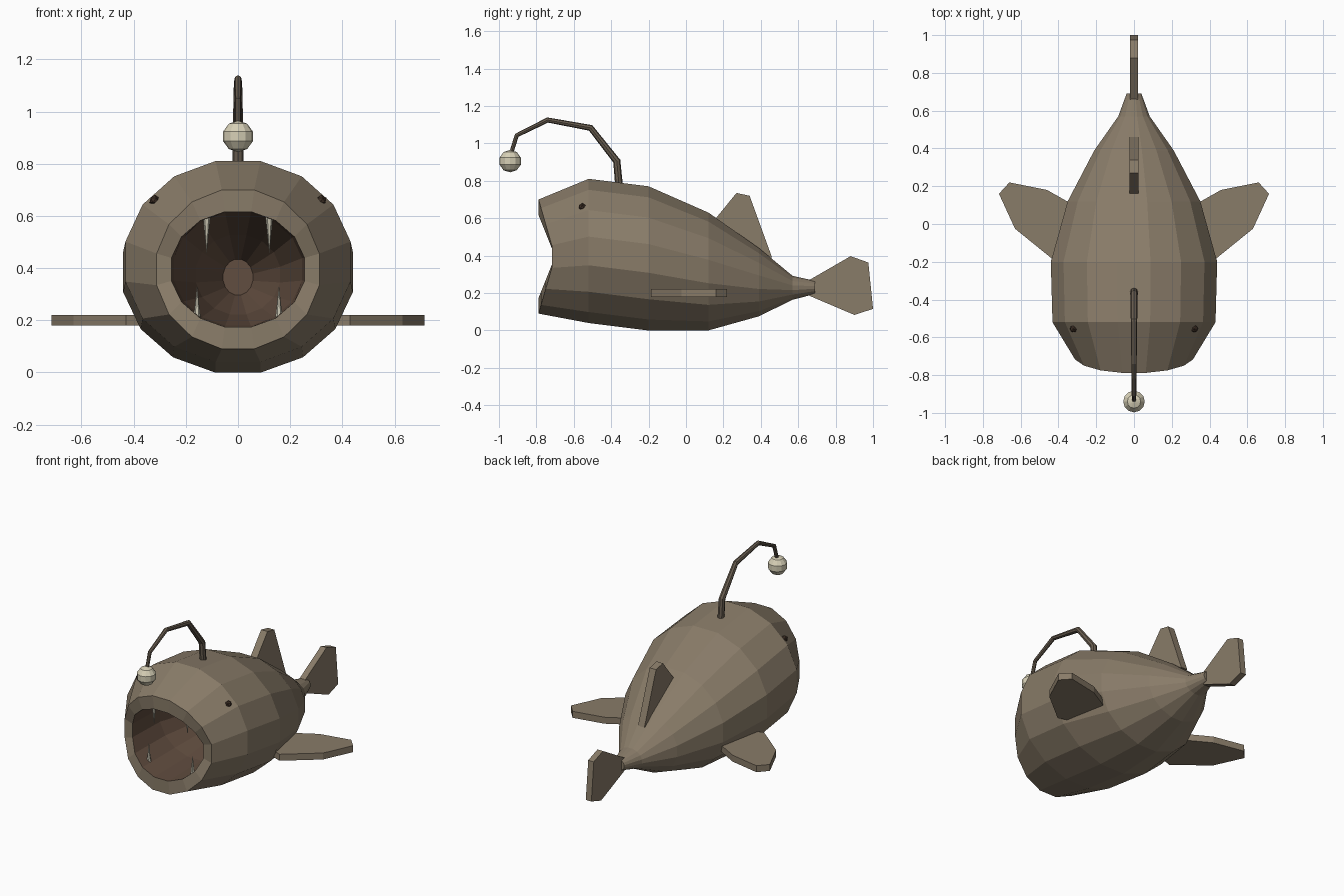
import bpy, bmesh, math
from mathutils import Vector

if "Cube" in bpy.data.objects:
    bpy.data.objects.remove(bpy.data.objects["Cube"])


def material(name, rgb):
    m = bpy.data.materials.new(name)
    m.diffuse_color = (*rgb, 1)
    m.use_nodes = True
    m.node_tree.nodes["Principled BSDF"].inputs["Base Color"].default_value = m.diffuse_color
    return m


SKIN = material("brown skin", (0.25, 0.20, 0.14))
MOUTH = material("dark mouth", (0.12, 0.074, 0.05))
STALK = material("stalk brown", (0.14, 0.11, 0.08))
GLOW = material("pale lure", (0.68, 0.63, 0.47))
TOOTH = material("tooth ivory", (0.58, 0.55, 0.44))
EYE = material("eye brown", (0.05, 0.03, 0.02))


def finish(name, bm, mats):
    bmesh.ops.recalc_face_normals(bm, faces=bm.faces)
    me = bpy.data.meshes.new(name)
    bm.to_mesh(me)
    bm.free()
    for m in mats:
        me.materials.append(m)
    ob = bpy.data.objects.new(name, me)
    bpy.context.collection.objects.link(ob)
    return ob


# Body: one skin of 16-sided rings, from the tail over the lip and into the mouth
# each ring: y, centre z, half width, half height, forward bulge at top and bottom
SIDES = 16
rings = [
    (0.69, 0.230, 0.040, 0.036, 0), (0.57, 0.228, 0.085, 0.065, 0),
    (0.39, 0.258, 0.214, 0.186, 0), (0.12, 0.315, 0.358, 0.321, 0),
    (-0.20, 0.385, 0.449, 0.393, 0), (-0.52, 0.425, 0.440, 0.393, 0),
    (-0.70, 0.395, 0.318, 0.311, 0.09),   # outer lip
    (-0.70, 0.395, 0.260, 0.225, 0.09),   # inner lip
    (-0.45, 0.395, 0.250, 0.220, 0), (-0.15, 0.375, 0.165, 0.155, 0),
    (0.08, 0.365, 0.058, 0.070, 0)]
LIP = 7
bm = bmesh.new()
loops = []
for y, zc, rx, rz, bulge in rings:
    loop = []
    for i in range(SIDES):
        a = (i + 0.5) * 2 * math.pi / SIDES
        loop.append(bm.verts.new((rx * math.cos(a), y - bulge * abs(math.sin(a)),
                                  zc + rz * math.sin(a))))
    loops.append(loop)
for k in range(len(loops) - 1):
    for i in range(SIDES):
        j = (i + 1) % SIDES
        f = bm.faces.new((loops[k][i], loops[k][j], loops[k + 1][j], loops[k + 1][i]))
        f.material_index = int(k >= LIP)
bm.faces.new(loops[0])
bm.faces.new(loops[-1]).material_index = 1
finish("body", bm, [SKIN, MOUTH])


# Flat fins: an outline extruded along one axis
def fin(name, outline, thickness):
    bm = bmesh.new()
    face = bm.faces.new([bm.verts.new(p) for p in outline])
    t = Vector(thickness)
    bmesh.ops.translate(bm, verts=bm.verts, vec=-t / 2)
    new = bmesh.ops.extrude_face_region(bm, geom=[face], use_keep_orig=True)["geom"]
    bmesh.ops.translate(bm, verts=[v for v in new if isinstance(v, bmesh.types.BMVert)], vec=t)
    finish(name, bm, [SKIN])


dorsal = [(0.16, 0.60), (0.27, 0.735), (0.34, 0.72), (0.46, 0.39), (0.38, 0.38)]
fin("dorsal_fin", [(0, y, z) for y, z in dorsal], (0.046, 0, 0))
tail = [(0.64, 0.25), (0.66, 0.27), (0.88, 0.397), (0.975, 0.363), (1.0, 0.115),
        (0.90, 0.083), (0.66, 0.185), (0.64, 0.21)]
fin("tail_fin", [(0, y, z) for y, z in tail], (0.04, 0, 0))
side = [(0.28, 0.07), (0.34, 0.112), (0.46, 0.18), (0.66, 0.22), (0.715, 0.16),
        (0.63, -0.025), (0.43, -0.187), (0.32, -0.15)]
for s, label in ((1, "right"), (-1, "left")):
    fin(label + "_side_fin", [(s * x, y, 0.20) for x, y in side], (0, 0, 0.042))


# Teeth, eyes
def tooth(name, x, y, z_base, z_tip):
    bm = bmesh.new()
    base = [bm.verts.new((x + 0.016 * math.cos(i * math.pi / 3),
                          y + 0.016 * math.sin(i * math.pi / 3), z_base)) for i in range(6)]
    tip = bm.verts.new((x, y, z_tip))
    for i in range(6):
        bm.faces.new((base[i], base[(i + 1) % 6], tip))
    bm.faces.new(base)
    finish(name, bm, [TOOTH])


for s, label in ((1, "right"), (-1, "left")):
    tooth(label + "_upper_tooth", s * 0.12, -0.69, 0.61, 0.455)
    tooth(label + "_lower_tooth", s * 0.157, -0.69, 0.19, 0.335)
    bm = bmesh.new()
    bmesh.ops.create_icosphere(bm, subdivisions=1, radius=0.021)
    bmesh.ops.translate(bm, verts=bm.verts, vec=(s * 0.32, -0.555, 0.66))
    finish(label + "_eye", bm, [EYE])

# Lure stalk: a tapering tube along a bent path
path = [(-0.355, 0.74, 0.021), (-0.37, 0.905, 0.020), (-0.51, 1.083, 0.017),
        (-0.74, 1.125, 0.014), (-0.905, 1.043, 0.012), (-0.94, 0.93, 0.011)]
cu = bpy.data.curves.new("lure_stalk", 'CURVE')
cu.dimensions = '3D'
cu.bevel_depth = 1.0
cu.bevel_resolution = 2
cu.use_fill_caps = True
sp = cu.splines.new('POLY')
sp.points.add(len(path) - 1)
sp.use_smooth = False
for p, (y, z, r) in zip(sp.points, path):
    p.co = (0, y, z, 1)
    p.radius = r
cu.materials.append(STALK)
bpy.context.collection.objects.link(bpy.data.objects.new("lure_stalk", cu))

# Lure bulb
bm = bmesh.new()
bmesh.ops.create_uvsphere(bm, u_segments=12, v_segments=5, radius=0.06)
bmesh.ops.translate(bm, verts=bm.verts, vec=(0, -0.94, 0.905))
finish("lure_bulb", bm, [GLOW])
